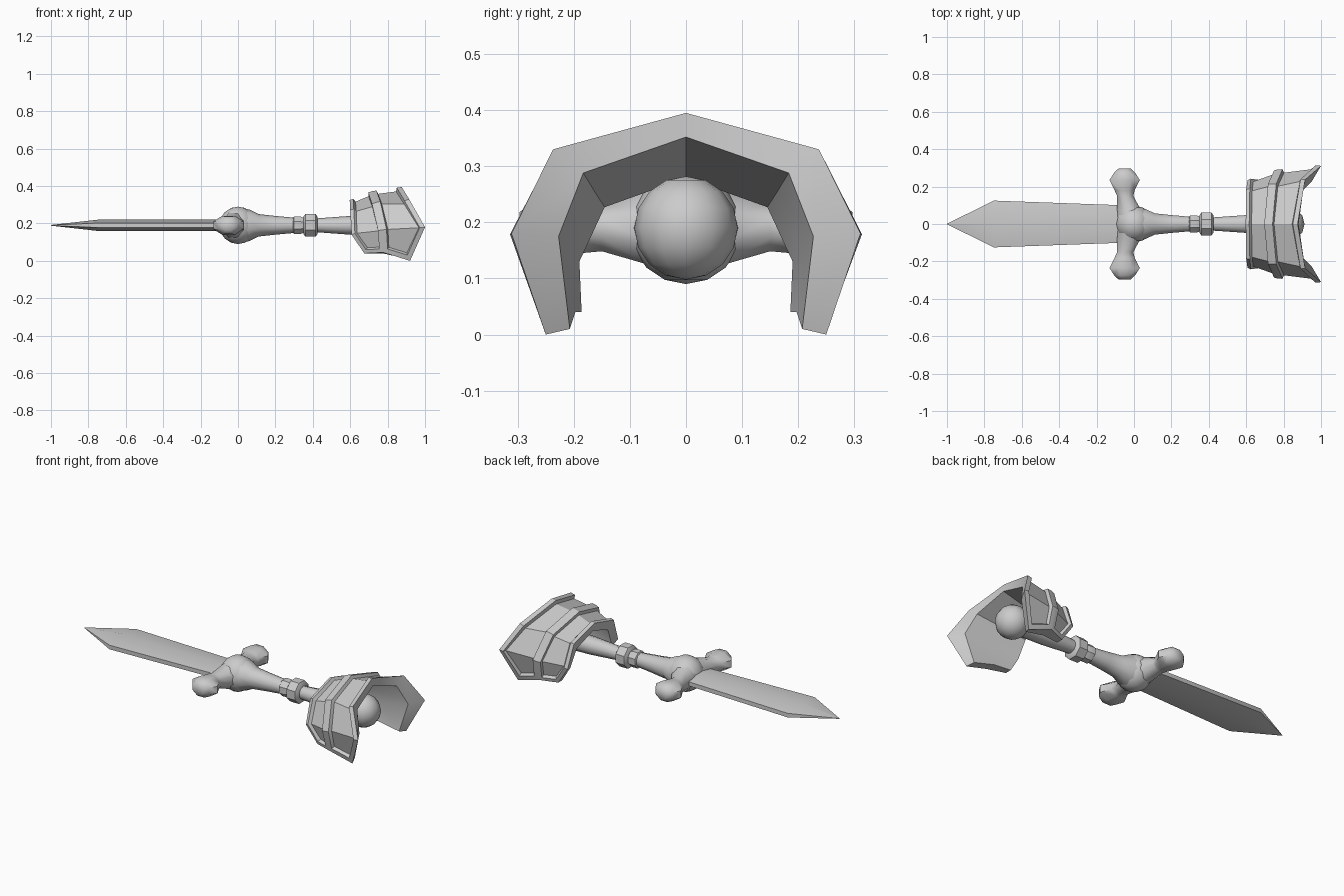
import bpy, bmesh, math
from mathutils import Vector

if "Cube" in bpy.data.objects:
    bpy.data.objects.remove(bpy.data.objects["Cube"])

ZC = 0.19  # height of the weapon axis

steel = bpy.data.materials.new("steel grey")
steel.diffuse_color = (0.6, 0.6, 0.6, 1)
steel.use_nodes = True
steel.node_tree.nodes["Principled BSDF"].inputs["Base Color"].default_value = steel.diffuse_color


def finish(name, bm, angle=35):
    bmesh.ops.recalc_face_normals(bm, faces=bm.faces[:])
    mesh = bpy.data.meshes.new(name)
    bm.to_mesh(mesh)
    bm.free()
    mesh.materials.append(steel)
    obj = bpy.data.objects.new(name, mesh)
    bpy.context.collection.objects.link(obj)
    bpy.ops.object.select_all(action='DESELECT')
    obj.select_set(True)
    bpy.context.view_layer.objects.active = obj
    bpy.ops.object.shade_smooth_by_angle(angle=math.radians(angle))
    return obj


def loft(name, rings, angle=35):
    """Skin a row of closed rings and cap both ends."""
    bm = bmesh.new()
    vr = [[bm.verts.new(p) for p in r] for r in rings]
    n = len(vr[0])
    for a, b in zip(vr, vr[1:]):
        for i in range(n):
            j = (i + 1) % n
            bm.faces.new((a[i], a[j], b[j], b[i]))
    bm.faces.new(vr[0])
    bm.faces.new(vr[-1])
    return finish(name, bm, angle)


def circle(n, phase=0.5):
    return [(math.cos(2 * math.pi * (i + phase) / n),
             math.sin(2 * math.pi * (i + phase) / n)) for i in range(n)]


def shaft(name, profile, n=10, angle=35):
    """Turned part along x from (x, radius) pairs."""
    loft(name, [[(x, r * c, ZC + r * s) for c, s in circle(n)]
                for x, r in profile], angle)


def ball(name, x, radius):
    bm = bmesh.new()
    bmesh.ops.create_uvsphere(bm, u_segments=12, v_segments=8, radius=radius)
    bmesh.ops.translate(bm, vec=(x, 0, ZC), verts=bm.verts[:])
    finish(name, bm, 60)


# Blade: flattened diamond with a blunt edge and a pointed end
def blade_ring(x, w, t, e):
    return [(x, -w, ZC - e), (x, 0, ZC - t), (x, w, ZC - e),
            (x, w, ZC + e), (x, 0, ZC + t), (x, -w, ZC + e)]


loft("blade", [blade_ring(0.0, 0.098, 0.03, 0.012),
               blade_ring(-0.75, 0.125, 0.03, 0.012),
               blade_ring(-1.0, 0.001, 0.002, 0.001)], 30)

# Hub and the two guard arms with bulbous ends: (y, centre x, half x, half z)
ball("guard_hub", 0.0, 0.1)
arm = [(0.0, -0.01, 0.08, 0.085), (0.07, -0.025, 0.07, 0.07),
       (0.15, -0.047, 0.047, 0.045), (0.18, -0.05, 0.058, 0.048),
       (0.235, -0.05, 0.088, 0.055), (0.275, -0.05, 0.06, 0.05),
       (0.297, -0.05, 0.035, 0.03)]
for side, name in ((-1, "guard_arm_front"), (1, "guard_arm_back")):
    loft(name, [[(cx + rx * c, side * y, ZC + rz * s) for c, s in circle(8)]
                for y, cx, rx, rz in arm], 50)

# Grip, collars and pommel
shaft("grip_lower", [(0.0, 0.09), (0.06, 0.085), (0.11, 0.06),
                     (0.2, 0.05), (0.31, 0.04)], angle=50)
shaft("grip_collar", [(0.295, 0.042), (0.3, 0.05), (0.335, 0.05), (0.36, 0.04)], 8)
shaft("grip_ring", [(0.35, 0.05), (0.36, 0.066), (0.415, 0.066), (0.425, 0.05)], 8)
shaft("grip_upper", [(0.42, 0.037), (0.6, 0.05), (0.8, 0.055)], angle=50)
ball("pommel", 0.82, 0.092)


# Arched guard plate: half arches listed from crown to lower edge
def arch(half):
    pts = [Vector(p) for p in half]
    return [Vector((p.x, -p.y, p.z)) for p in reversed(pts[1:])] + pts


outer = [
    arch([(0.597, 0, 0.325), (0.6, 0.185, 0.272), (0.607, 0.235, 0.14), (0.675, 0.225, 0.04)]),
    arch([(0.715, 0, 0.372), (0.735, 0.215, 0.312), (0.768, 0.292, 0.165), (0.775, 0.265, 0.045)]),
    arch([(0.875, 0, 0.395), (0.915, 0.237, 0.33), (1.0, 0.311, 0.18), (0.92, 0.25, 0.0)]),
]
inner = [
    arch([(0.605, 0, 0.279), (0.61, 0.145, 0.227), (0.62, 0.19, 0.13), (0.675, 0.186, 0.04)]),
    arch([(0.72, 0, 0.31), (0.74, 0.163, 0.255), (0.77, 0.207, 0.15), (0.775, 0.197, 0.04)]),
    arch([(0.88, 0, 0.352), (0.905, 0.183, 0.288), (0.95, 0.227, 0.175), (0.905, 0.207, 0.01)]),
]
bm = bmesh.new()
vo = [[bm.verts.new(p) for p in a] for a in outer]
vi = [[bm.verts.new(p) for p in a] for a in inner]
panels = [[], []]
for k in range(2):
    for i in range(6):
        panels[k].append(bm.faces.new((vo[k][i], vo[k][i + 1], vo[k + 1][i + 1], vo[k + 1][i])))
        bm.faces.new((vi[k][i], vi[k + 1][i], vi[k + 1][i + 1], vi[k][i + 1]))
    for i in (0, 6):
        bm.faces.new((vo[k][i], vo[k + 1][i], vi[k + 1][i], vi[k][i]))
for k in (0, 2):
    for i in range(6):
        bm.faces.new((vo[k][i], vi[k][i], vi[k][i + 1], vo[k][i + 1]))
bmesh.ops.recalc_face_normals(bm, faces=bm.faces[:])
# Sunken panels leave a raised border around each plate
for faces, border in zip(panels, (0.02, 0.026)):
    bmesh.ops.inset_region(bm, faces=faces, thickness=border, use_even_offset=True)
    bmesh.ops.inset_region(bm, faces=faces, thickness=0.006, depth=-0.018, use_even_offset=True)
finish("arched_guard_plate", bm, 30)
